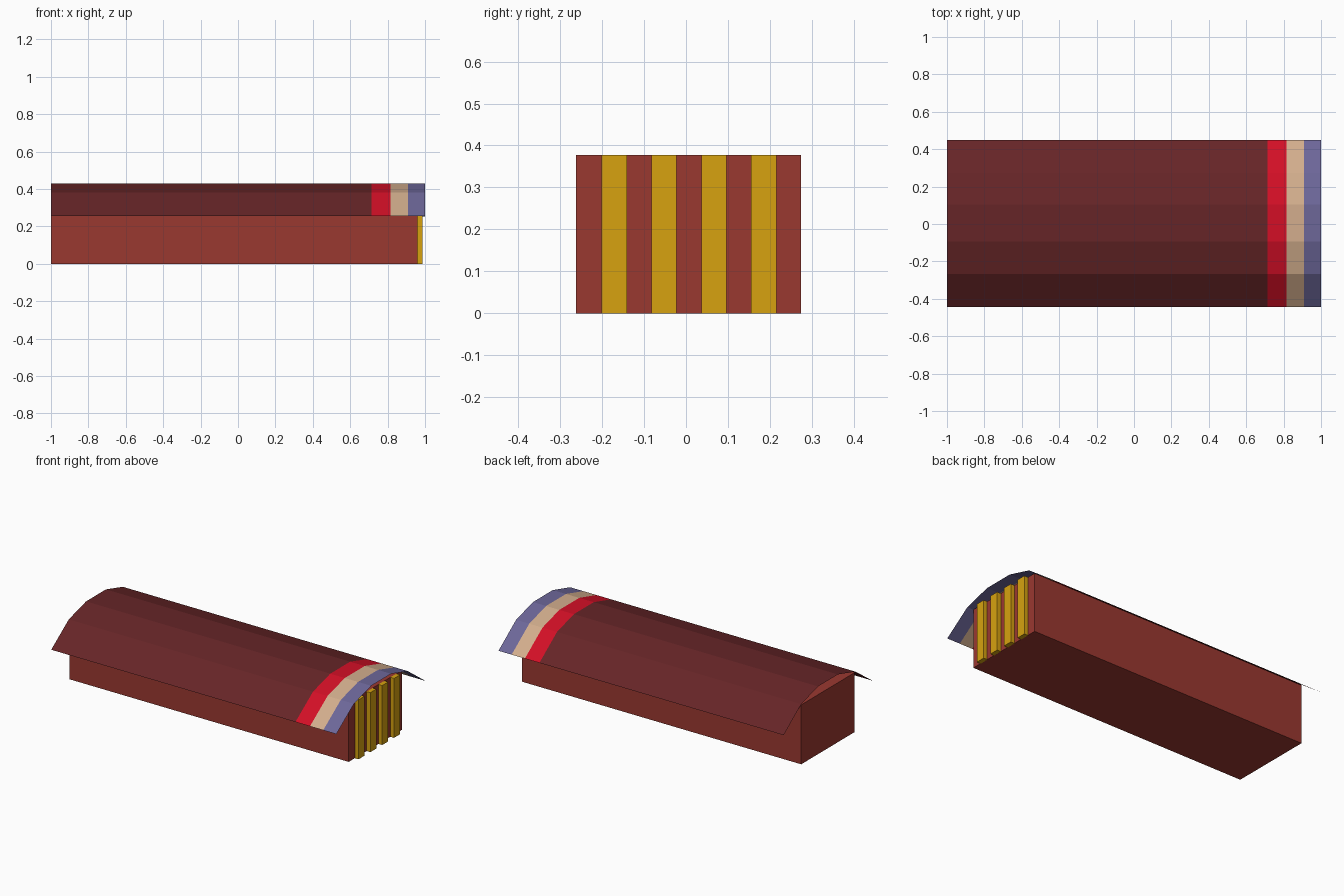
import bpy, bmesh

if "Cube" in bpy.data.objects:
    bpy.data.objects.remove(bpy.data.objects["Cube"])


def material(name, rgb):
    # sRGB 0-255 to linear
    lin = [(c / 255 / 12.92) if c < 11 else ((c / 255 + 0.055) / 1.055) ** 2.4 for c in rgb]
    m = bpy.data.materials.new(name)
    m.diffuse_color = (*lin, 1)
    m.use_nodes = True
    m.node_tree.nodes["Principled BSDF"].inputs["Base Color"].default_value = m.diffuse_color
    return m


BRICK = material("brick red", (154, 56, 48))
YELLOW = material("mustard yellow", (215, 162, 16))
MAROON = material("dark maroon", (102, 37, 39))
RED = material("bright red", (211, 15, 38))
TAN = material("tan", (211, 174, 141))
VIOLET = material("dusty violet", (109, 103, 153))


def mesh_object(name, bm, mats):
    me = bpy.data.meshes.new(name)
    bm.to_mesh(me)
    bm.free()
    for m in mats:
        me.materials.append(m)
    ob = bpy.data.objects.new(name, me)
    bpy.context.collection.objects.link(ob)
    return ob


def box(name, x0, x1, y0, y1, z0, z1, mat):
    bm = bmesh.new()
    bmesh.ops.create_cube(bm, size=1)
    for v in bm.verts:
        v.co = (x1 if v.co.x > 0 else x0, y1 if v.co.y > 0 else y0, z1 if v.co.z > 0 else z0)
    return mesh_object(name, bm, [mat])


# Main hall
box("hall_body", -1, 0.96, -0.262, 0.274, 0, 0.377, BRICK)

# Raised slats on the right end
for i in range(4):
    y = -0.201 + i * 0.1187
    box(f"end_slat_{i + 1}", 0.958, 0.986, y, y + 0.06, 0, 0.377, YELLOW)

# Thin arched roof sheet, banded in colour along its length
profile = [(-0.443, 0.256), (-0.267, 0.381), (-0.094, 0.429),
           (0.105, 0.429), (0.274, 0.381), (0.45, 0.252)]
stations = [-1, 0.713, 0.815, 0.908, 1]
bm = bmesh.new()
rows = [[bm.verts.new((x, y, z)) for y, z in profile] for x in stations]
for band, (a, b) in enumerate(zip(rows, rows[1:])):
    for j in range(len(profile) - 1):
        f = bm.faces.new((a[j], b[j], b[j + 1], a[j + 1]))
        f.material_index = band
mesh_object("arched_roof", bm, [MAROON, RED, TAN, VIOLET])
